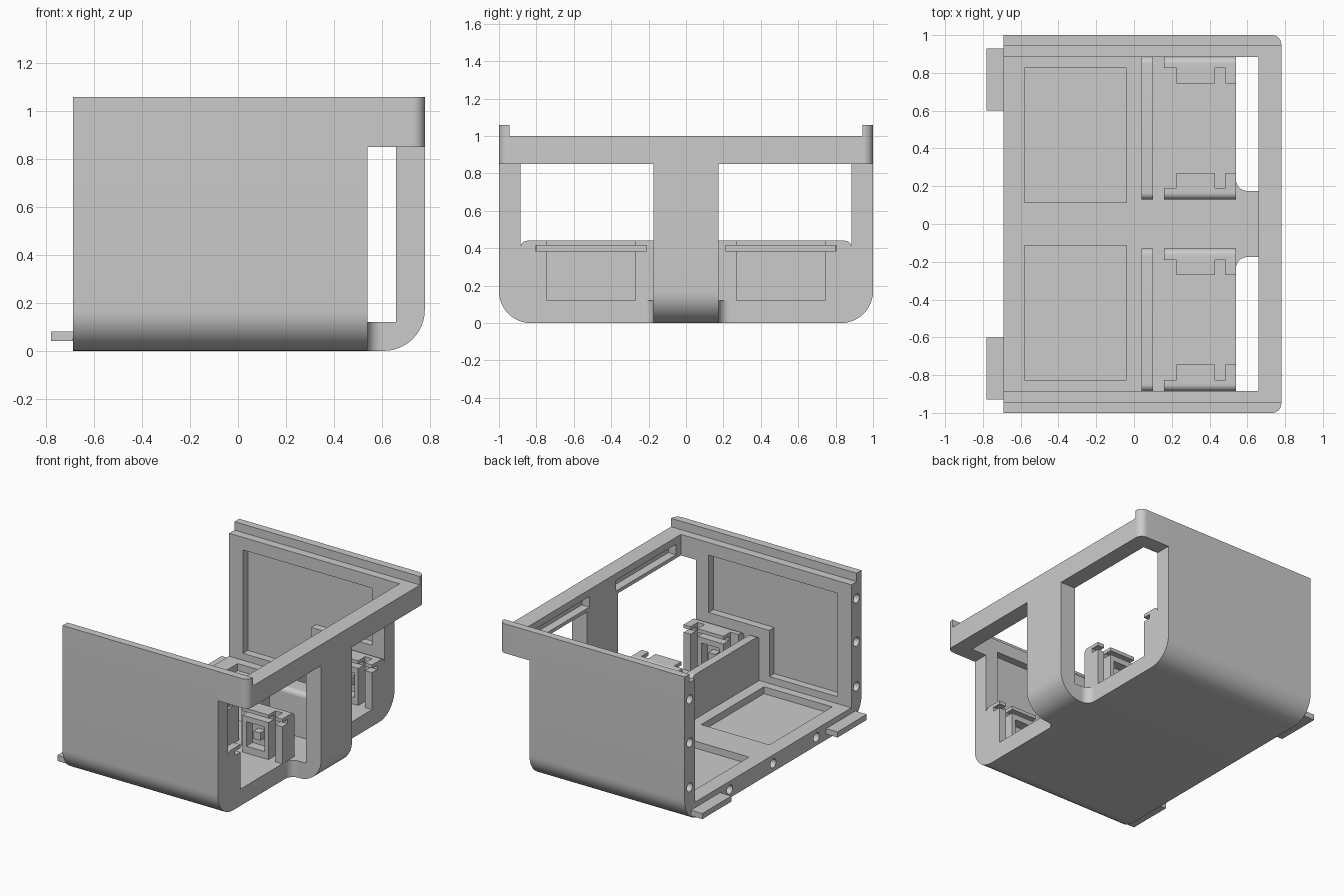
import bpy
import bmesh
import math
from mathutils import Vector

if "Cube" in bpy.data.objects:
    bpy.data.objects.remove(bpy.data.objects["Cube"], do_unlink=True)

grey = bpy.data.materials.new("plain_grey")
grey.use_nodes = True
grey.diffuse_color = (0.6, 0.6, 0.6, 1)
grey.node_tree.nodes["Principled BSDF"].inputs["Base Color"].default_value = (0.6, 0.6, 0.6, 1)


def outline(corners, steps=12):
    """Right-angled outline; a third value on a corner is its rounding radius."""
    pts = []
    for i, c in enumerate(corners):
        p = Vector(c[:2])
        if len(c) == 2:
            pts.append(p)
            continue
        u = (Vector(corners[i - 1][:2]) - p).normalized()
        v = (Vector(corners[(i + 1) % len(corners)][:2]) - p).normalized()
        for k in range(steps + 1):
            t = math.pi / 2 * k / steps
            pts.append(p + c[2] * (u + v - v * math.cos(t) - u * math.sin(t)))
    return pts


def disc(a, b, radius, sides=24):
    turns = [2 * math.pi * k / sides for k in range(sides)]
    return [(a + radius * math.cos(t), b + radius * math.sin(t)) for t in turns]


def prism(name, axis, corners, lo, hi):
    """Extrude an outline along an axis."""
    place = {"x": lambda a, b, c: (c, a, b),
             "y": lambda a, b, c: (a, c, b),
             "z": lambda a, b, c: (a, b, c)}[axis]
    bm = bmesh.new()
    face = bm.faces.new([bm.verts.new(place(p.x, p.y, lo)) for p in outline(corners)])
    ext = bmesh.ops.extrude_face_region(bm, geom=[face], use_keep_orig=True)
    verts = [g for g in ext["geom"] if isinstance(g, bmesh.types.BMVert)]
    bmesh.ops.translate(bm, verts=verts, vec=Vector(place(0, 0, hi - lo)))
    bmesh.ops.recalc_face_normals(bm, faces=bm.faces[:])
    mesh = bpy.data.meshes.new(name)
    bm.to_mesh(mesh)
    bm.free()
    mesh.materials.append(grey)
    ob = bpy.data.objects.new(name, mesh)
    bpy.context.collection.objects.link(ob)
    return ob


def box(name, x, y, z):
    y = sorted(y)
    return prism(name, "z", [(x[0], y[0]), (x[1], y[0]), (x[1], y[1]), (x[0], y[1])], *z)


def combine(ob, other, operation="DIFFERENCE"):
    """Apply a boolean and throw the helper away."""
    mod = ob.modifiers.new("cut", "BOOLEAN")
    mod.operation = operation
    mod.solver = "EXACT"
    mod.object = other
    bpy.context.view_layer.objects.active = ob
    bpy.ops.object.modifier_apply(modifier=mod.name)
    bpy.data.objects.remove(other, do_unlink=True)


def smooth(ob):
    bpy.ops.object.select_all(action="DESELECT")
    ob.select_set(True)
    bpy.context.view_layer.objects.active = ob
    bpy.ops.object.shade_smooth_by_angle(angle=math.radians(30))


def mirrored(corners, s):
    return [(a, b * s, *r) for a, b, *r in corners]


BACK, EDGE, END, TOP = -0.69, 0.54, 0.78, 1.06

# Trough: floor and side walls with a thin lip along the top
trough = prism("trough", "x", [
    (-1, 0, 0.17), (1, 0, 0.17), (1, TOP), (0.945, TOP), (0.945, 1), (0.885, 1), (0.885, 0.12),
    (-0.885, 0.12), (-0.885, 1), (-0.945, 1), (-0.945, TOP), (-1, TOP)], BACK, EDGE)
for s in (-1, 1):
    # Floor recess and stepped wall recess
    combine(trough, box("recess", (-0.58, -0.04), (0.115 * s, 0.825 * s), (0.07, 0.3)))
    panel = [(-0.58, 0.17), (-0.04, 0.17), (-0.04, 0.5), (0.44, 0.5), (0.44, 0.91), (-0.58, 0.91)]
    combine(trough, prism("recess", "y", panel, *sorted((0.8 * s, 0.94 * s))))

# Screw holes around the open end
holes = [(s * 0.943, z) for s in (-1, 1) for z in (0.25, 0.57, 0.88)]
holes += [(y, 0.06) for y in (-0.49, 0, 0.49)]
for y, z in holes:
    combine(trough, prism("hole", "x", disc(y, z, 0.032), -0.8, -0.6))
smooth(trough)

# Top beam wrapping the two upright corners
beam = prism("top_beam", "z", [
    (EDGE, -1), (END, -1, 0.05), (END, 1, 0.05), (EDGE, 1),
    (EDGE, 0.885), (0.66, 0.885), (0.66, -0.885), (EDGE, -0.885)], 0.85, 1.0)
for s in (-1, 1):
    combine(beam, box("recess", (0.6, 0.72), (0.15 * s, 0.83 * s), (0.875, 0.95)))
smooth(beam)

# Middle post with its foot running into the floor
smooth(prism("middle_post", "y", [
    (EDGE, 0), (END, 0, 0.17), (END, 0.85), (0.66, 0.85), (0.66, 0.12), (EDGE, 0.12)],
    -0.175, 0.175))

for s, side in ((-1, "right"), (1, "left")):
    # Lip over the upright corner
    lip = [(EDGE, 0.945), (END, 0.945), (END, 1, 0.05), (EDGE, 1)]
    smooth(prism(f"{side}_corner_lip", "z", mirrored(lip, s), 1.0, TOP))

    # Fillet between the foot and the floor edge
    arc = [(EDGE + 0.06 - 0.06 * math.sin(t), 0.235 - 0.06 * math.cos(t))
           for t in (math.pi / 2 * k / 12 for k in range(13))]
    smooth(prism(f"{side}_foot_fillet", "z", mirrored([(EDGE, 0.175)] + arc, s), 0, 0.12))

    # Mounting tab
    box(f"{side}_tab", (-0.78, BACK), (0.6 * s, 0.93 * s), (0.04, 0.08))

    # Cross wall with rounded upper corners
    hump = [(0.13 * s, 0.11), (0.885 * s, 0.11), (0.885 * s, 0.44, 0.035), (0.13 * s, 0.44, 0.035)]
    wall = prism(f"{side}_cross_wall", "x", hump, 0.04, 0.10)
    combine(wall, box("slot", (0.08, 0.2), (0.21 * s, 0.80 * s), (0.385, 0.415)))
    smooth(wall)

    # Pair of facing holder arms with an upright groove, a slot and a pocket
    for m, arm_name in ((1, "inner"), (-1, "outer")):
        def across(d):
            """Distance from the arm's back to a y position."""
            return s * (0.5075 + m * (d - 0.3775))
        plan = [(0.16, -0.02), (0.16, 0.06), (0.225, 0.06), (0.225, 0.14), (0.43, 0.14),
                (0.43, 0.06), (0.485, 0.06), (0.485, 0.14), (EDGE, 0.14), (EDGE, -0.02)]
        arm = prism(f"{side}_{arm_name}_arm", "z", [(x, across(d)) for x, d in plan], 0.11, 0.44)
        combine(arm, prism("round", "x", [(y, z if z > 0.2 else 0, *r) for y, z, *r in hump],
                           0.1, 0.6), "INTERSECT")
        combine(arm, box("slot", (0.1, 0.6), (across(0.08), across(0.2)), (0.385, 0.415)))
        combine(arm, box("pocket", (0.255, 0.4), (across(0.07), across(0.2)), (0.17, 0.345)))
        smooth(arm)
        box(f"{side}_{arm_name}_peg", (0.30, 0.355), (across(0.06), across(0.125)), (0.23, 0.285))
